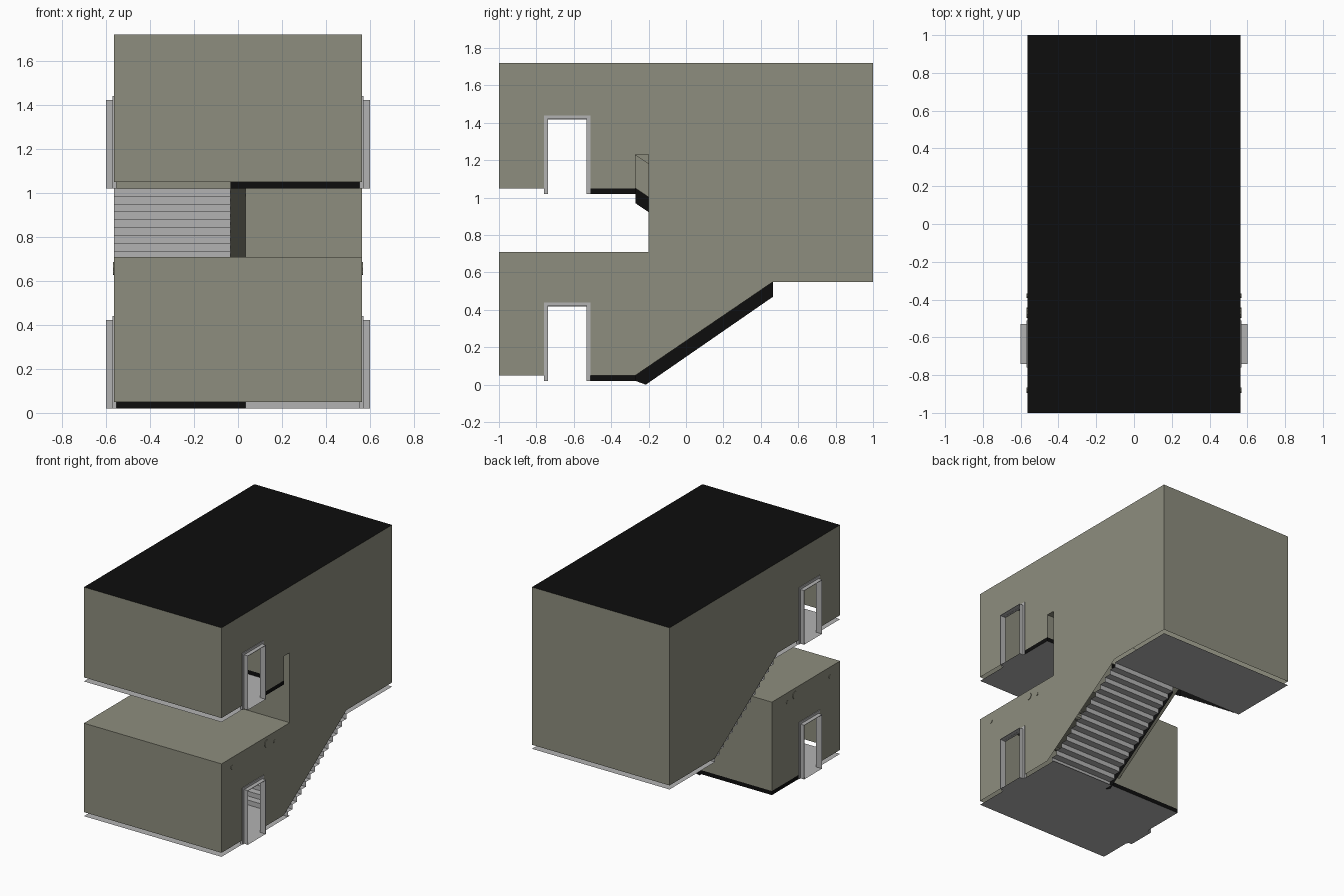
import bpy, bmesh, math
from mathutils import Vector

if "Cube" in bpy.data.objects:
    bpy.data.objects.remove(bpy.data.objects["Cube"])


def mat(name, c):
    m = bpy.data.materials.new(name)
    m.diffuse_color = (*c, 1)
    m.use_nodes = True
    m.node_tree.nodes["Principled BSDF"].inputs["Base Color"].default_value = m.diffuse_color
    return m


OLIVE = mat("olive_plaster", (0.27, 0.27, 0.21))
GREY = mat("light_concrete", (0.45, 0.45, 0.45))
BLACK = mat("black_trim", (0.004, 0.004, 0.004))

W, D = 0.565, 0.035          # half width of the shaft, half thickness of the divider
MID = 0.465                  # front edge of the half landing


def finish(name, bm, m):
    me = bpy.data.meshes.new(name)
    bm.to_mesh(me)
    bm.free()
    me.materials.append(m)
    ob = bpy.data.objects.new(name, me)
    bpy.context.collection.objects.link(ob)
    return ob


def sheet(name, pts, m, facing):
    """Single flat polygon, turned toward the given direction."""
    bm = bmesh.new()
    f = bm.faces.new([bm.verts.new(p) for p in pts])
    f.normal_update()
    if f.normal.dot(Vector(facing)) < 0:
        f.normal_flip()
    bmesh.ops.triangulate(bm, faces=[f])
    return finish(name, bm, m)


def side(name, x, yz, m, facing):
    return sheet(name, [(x, y, z) for y, z in yz], m, (facing, 0, 0))


def level(name, x0, x1, y0, y1, z, m):
    return sheet(name, [(x0, y0, z), (x1, y0, z), (x1, y1, z), (x0, y1, z)], m, (0, 0, 1))


def upright(name, x0, x1, y, z0, z1, m, facing):
    return sheet(name, [(x0, y, z0), (x1, y, z0), (x1, y, z1), (x0, y, z1)], m, (0, facing, 0))


def prism(name, yz, x0, x1, m):
    """Profile in the side plane pushed across x."""
    bm = bmesh.new()
    f = bm.faces.new([bm.verts.new((x0, y, z)) for y, z in yz])
    r = bmesh.ops.extrude_face_region(bm, geom=[f])
    vs = [v for v in r["geom"] if isinstance(v, bmesh.types.BMVert)]
    bmesh.ops.translate(bm, verts=vs, vec=(x1 - x0, 0, 0))
    bmesh.ops.recalc_face_normals(bm, faces=bm.faces)
    return finish(name, bm, m)


def door_edge(z):
    """Bottom edge of a wall running past a doorway, starting at the front."""
    return [(-1, z), (-.76, z), (-.76, z + .39), (-.51, z + .39), (-.51, z)]


# side walls, open at the doorways and under the flights
side("right_wall", W, door_edge(.05) + [(-.27, .05), (MID, .55), (1, .55), (1, 1.72), (-1, 1.72)]
     + door_edge(1.05) + [(-.27, 1.05), (-.27, 1.23), (-.2, 1.23), (-.2, .71), (-1, .71)], OLIVE, 1)
side("left_lower_wall", -W, door_edge(.05) + [(-.2, .05), (-.2, .71), (-1, .71)], OLIVE, -1)
side("left_upper_wall", -W, door_edge(1.05) + [(-.27, 1.05), (MID, .55), (1, .55), (1, 1.72), (-1, 1.72)],
     OLIVE, -1)

# front, back and cross walls
upright("front_lower_wall", -W, W, -1, .05, .71, OLIVE, -1)
upright("front_upper_wall", -W, W, -1, 1.05, 1.72, OLIVE, -1)
upright("back_wall", -W, W, 1, .55, 1.72, OLIVE, 1)
upright("lower_landing_rear_wall", -W, D, -.2, .05, .71, OLIVE, 1)
upright("stair_head_wall", D, W, -.2, .71, 1.23, OLIVE, 1)
upright("landing_parapet_front", -D, W, -.27, 1.05, 1.23, OLIVE, -1)
level("landing_parapet_top", -D, W, -.27, -.2, 1.23, OLIVE)

# ceilings
level("roof", -W, W, -1, 1, 1.72, BLACK)
level("lower_ceiling", -W, W, -1, -.2, .71, OLIVE)

# floors
level("lower_floor", -W, W, -1, -.2, .02, GREY)
level("half_landing", -W, W, MID, 1, .52, GREY)
level("upper_floor", -W, W, -1, -.27, 1.02, GREY)
level("upper_floor_nose", -W, -D, -.27, -.22, 1.02, GREY)

# two flights of folded steps
N = 14
RUN = (MID + .22) / (N - 1)
RISE = .5 / N
for name, x0, x1, z0, y0, dy in (("lower_flight", D, W, .02, -.22, RUN),
                                 ("upper_flight", -W, -D, .52, MID, -RUN)):
    prof = []
    for i in range(N):
        prof += [(y0 + i * dy, z0 + i * RISE), (y0 + i * dy, z0 + (i + 1) * RISE)]
    bm = bmesh.new()
    rows = [(bm.verts.new((x0, y, z)), bm.verts.new((x1, y, z))) for y, z in prof]
    for a, b in zip(rows, rows[1:]):
        f = bm.faces.new((a[0], a[1], b[1], b[0]))
        f.normal_update()
        if f.normal.z - f.normal.y * (1 if dy > 0 else -1) < 0:
            f.normal_flip()
    finish(name, bm, GREY)

# sloped divider parapets between the flights
prism("lower_divider", [(-.2, .1), (MID, .55), (MID, .73), (-.2, .28)], -D, D, OLIVE)
prism("upper_divider", [(-.27, 1.05), (MID, .55), (MID, .73), (-.27, 1.23)], -D, D, OLIVE)

# black skirting
side("lower_flight_skirting", D + .001, [(-.27, .05), (MID, .55), (MID, .47), (-.215, 0), (-.27, .02)], BLACK, 1)
side("upper_flight_skirting", -D - .001, [(-.27, 1.05), (MID, .55), (MID, .47), (-.27, .97)], BLACK, -1)
upright("divider_end_skirting", -D, D, MID + .001, .52, .55, BLACK, 1)
upright("lower_rear_skirting", -W, D, -.2, .02, .05, BLACK, 1)
upright("upper_rear_skirting", -D, W, -.27, 1.02, 1.05, BLACK, -1)
side("lower_side_skirting", -W, [(-.51, .02), (-.2, .02), (-.2, .05), (-.51, .05)], BLACK, -1)
side("upper_side_skirting", W, [(-.51, 1.02), (-.27, 1.02), (-.27, 1.05), (-.51, 1.05)], BLACK, 1)


# doorways: casing set in the wall, lining reaching outward, threshold
def arch(y0, y1, z0, top, t):
    return [(y0, z0), (y0 + t, z0), (y0 + t, top - t), (y1 - t, top - t),
            (y1 - t, z0), (y1, z0), (y1, top), (y0, top)]


for s, sn in ((1, "right"), (-1, "left")):
    for z, zn in ((.02, "lower"), (1.02, "upper")):
        tag = f"{zn}_{sn}"
        prism(tag + "_door_casing", arch(-.76, -.51, z, z + .42, .022), s * .552, s * .57, GREY)
        prism(tag + "_door_lining", arch(-.741, -.529, z, z + .402, .003), s * .56, s * .6, GREY)
        level(tag + "_threshold", *sorted((s * W, s * .6)), -.738, -.532, z, GREY)
        prism(tag + "_button", [(-.51, z + .115), (-.5, z + .115), (-.5, z + .15), (-.51, z + .15)],
              s * .545, s * .562, BLACK)

# pipes crossing under the lower ceiling
for i, (y, z, r) in enumerate(((-.47, .66, .028), (-.38, .64, .012), (-.88, .64, .014))):
    prism(f"pipe_{i + 1}", [(y + r * math.cos(a * math.pi / 5), z + r * math.sin(a * math.pi / 5))
                            for a in range(10)], -.569, .569, OLIVE)
